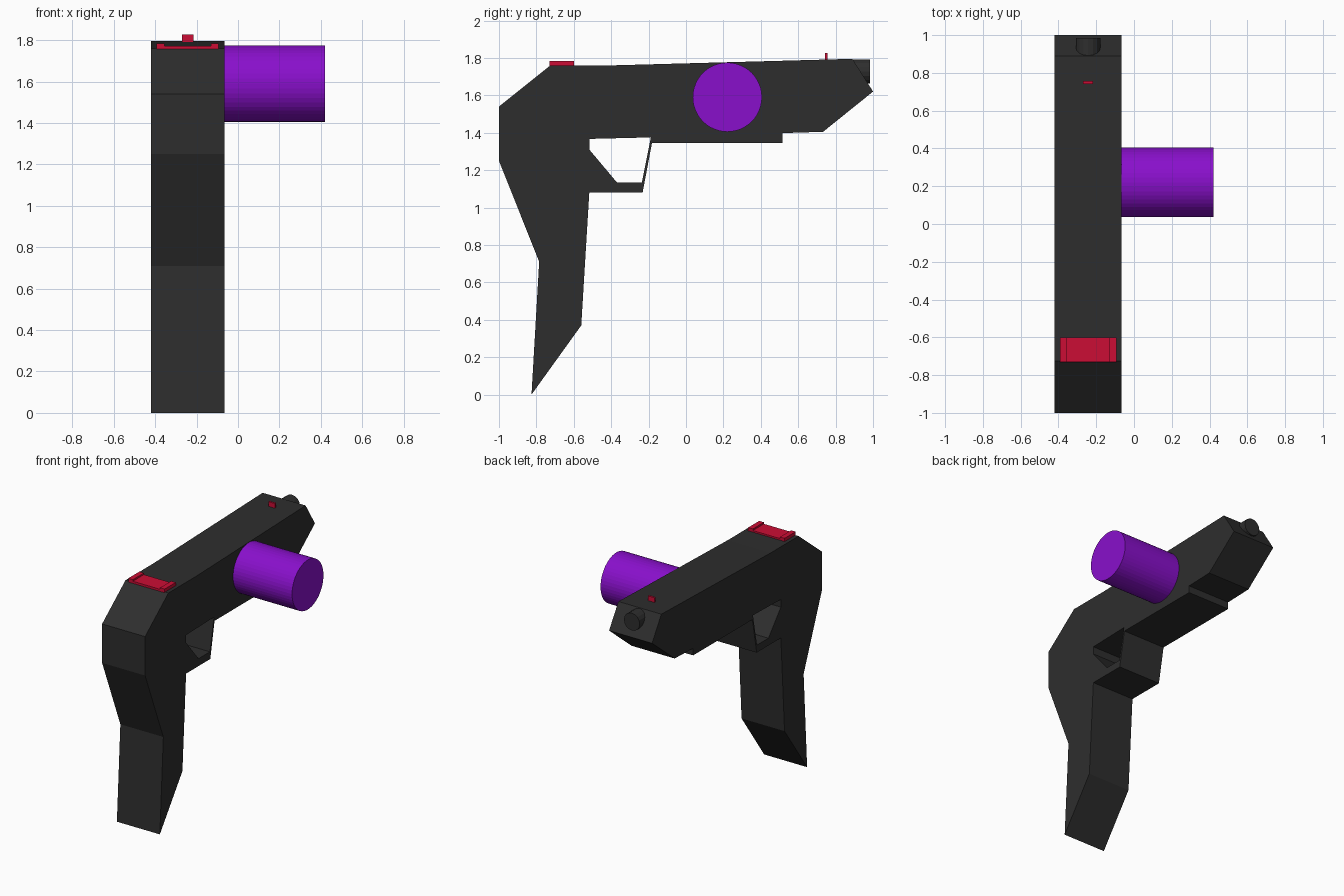
import bpy, bmesh
from math import radians

if "Cube" in bpy.data.objects:
    bpy.data.objects.remove(bpy.data.objects["Cube"])

def material(name, rgb):
    m = bpy.data.materials.new(name)
    m.diffuse_color = (*rgb, 1)
    m.use_nodes = True
    m.node_tree.nodes["Principled BSDF"].inputs["Base Color"].default_value = m.diffuse_color
    return m

DARK = material("dark", (0.027, 0.027, 0.027))
RED = material("red", (0.6, 0.004, 0.035))
PURPLE = material("purple", (0.25, 0.005, 0.6))
CX = -0.243       # centre plane of the body
HALF = 0.177      # half the body width

def box(name, x, y, z, mat):
    bpy.ops.mesh.primitive_cube_add(size=1, location=(sum(x)/2, sum(y)/2, sum(z)/2))
    o = bpy.context.object
    o.name = name
    o.scale = (x[1]-x[0], y[1]-y[0], z[1]-z[0])
    bpy.ops.object.transform_apply(location=False, rotation=False, scale=True)
    o.data.materials.append(mat)

def cylinder(name, sides, radius, depth, loc, rot, mat):
    bpy.ops.mesh.primitive_cylinder_add(vertices=sides, radius=radius, depth=depth,
                                        location=loc, rotation=rot)
    o = bpy.context.object
    o.name = name
    o.data.materials.append(mat)

# Body: side profile (y, z) with the trigger opening, extruded across x
outline = [(-0.725, 1.76), (-1, 1.54), (-1, 1.25), (-0.785, 0.71), (-0.826, 0),
           (-0.56, 0.37), (-0.517, 1.08), (-0.232, 1.08), (-0.182, 1.345),
           (0.515, 1.345), (0.515, 1.398), (0.733, 1.405), (1, 1.62),
           (0.89, 1.795), (-0.4, 1.76)]
opening = [(-0.517, 1.367), (-0.188, 1.375), (-0.236, 1.135), (-0.37, 1.135), (-0.517, 1.31)]
curve = bpy.data.curves.new("body_profile", 'CURVE')
curve.dimensions = '2D'
curve.fill_mode = 'BOTH'
curve.extrude = HALF
for pts in (outline, opening):
    s = curve.splines.new('POLY')
    s.points.add(len(pts) - 1)
    for p, (a, b) in zip(s.points, pts):
        p.co = (a, b, 0, 1)
    s.use_cyclic_u = True
body = bpy.data.objects.new("body", curve)
body.location.x = CX
body.rotation_euler = (radians(90), 0, radians(90))
bpy.context.collection.objects.link(body)
bpy.ops.object.select_all(action='DESELECT')
body.select_set(True)
bpy.context.view_layer.objects.active = body
bpy.ops.object.convert(target='MESH')
body = bpy.context.object
bm = bmesh.new()
bm.from_mesh(body.data)
bmesh.ops.remove_doubles(bm, verts=bm.verts, dist=0.0005)
bmesh.ops.recalc_face_normals(bm, faces=bm.faces)
for f in bm.faces:
    f.smooth = False
bm.to_mesh(body.data)
bm.free()
body.data.materials.clear()
body.data.materials.append(DARK)

# Muzzle
cylinder("muzzle", 16, 0.065, 0.125, (CX, 0.922, 1.727), (radians(90), 0, 0), DARK)

# Side drum
cylinder("side_drum", 48, 0.185, 0.50, (0.17, 0.221, 1.59), (0, radians(90), 0), PURPLE)

# Sights: rear plate with two raised rails, and a front post
box("rear_sight_plate", (CX-0.112, CX+0.112), (-0.73, -0.6), (1.75, 1.772), RED)
for side in (-1, 1):
    xs = sorted((CX + side*0.112, CX + side*0.15))
    box("rear_sight_rail", xs, (-0.73, -0.6), (1.75, 1.784), RED)
box("front_sight", (CX-0.027, CX+0.027), (0.742, 0.757), (1.78, 1.826), RED)
